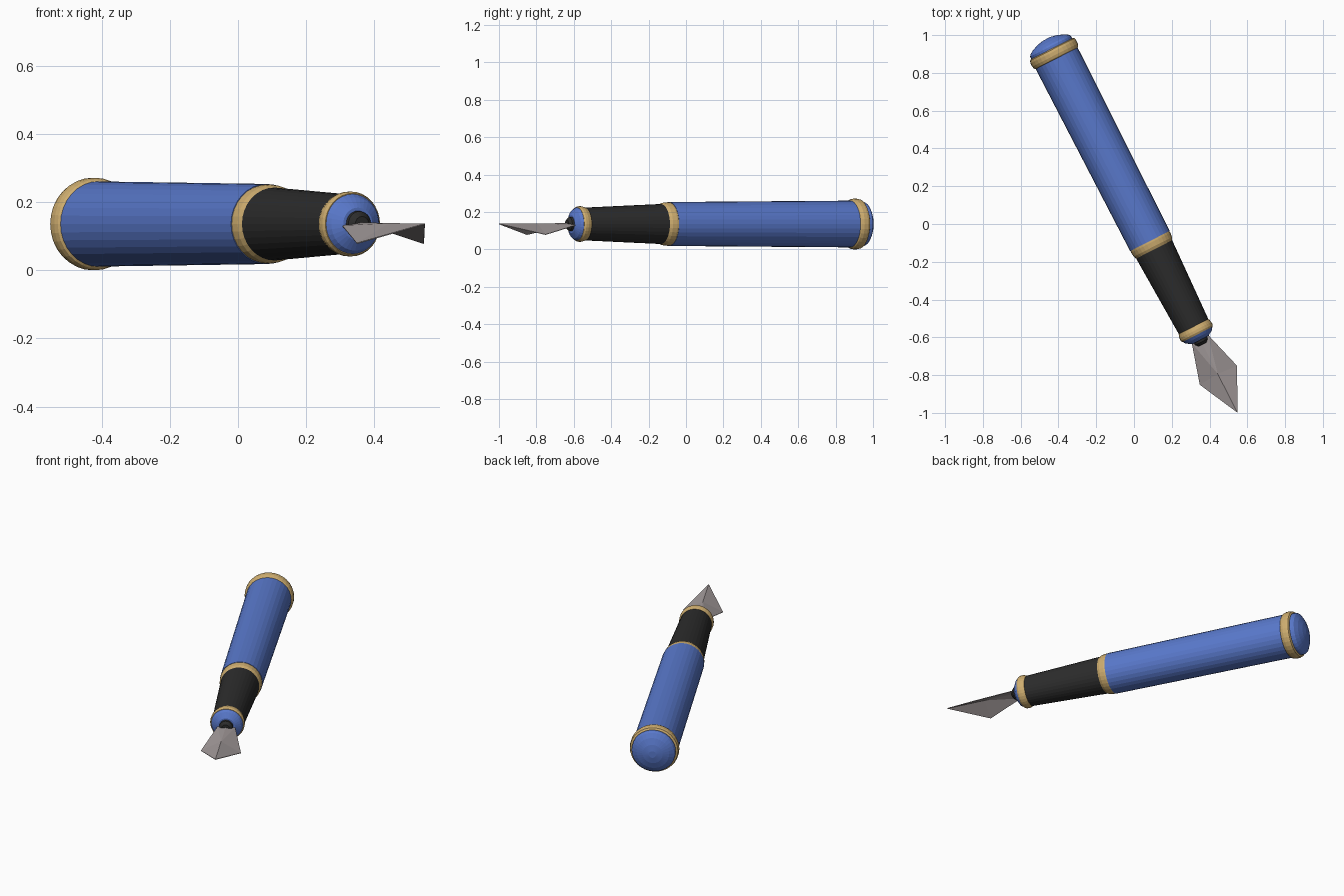
import bpy, bmesh, math
from mathutils import Matrix, Vector

if "Cube" in bpy.data.objects:
    bpy.data.objects.remove(bpy.data.objects["Cube"])

# Pen frame: local z runs along the pen toward the nib, local x is sideways, local y is up
D = Vector((0.4545, -0.8907, 0)).normalized()
UP = Vector((0, 0, 1))
SIDE = UP.cross(D)
PEN = Matrix((SIDE, UP, D)).transposed().to_4x4()
PEN.translation = (0.0955, -0.1123, 0.1355)
SEGS = 32


def material(name, rgb):
    m = bpy.data.materials.new(name)
    m.diffuse_color = (*rgb, 1)
    m.use_nodes = True
    m.node_tree.nodes["Principled BSDF"].inputs["Base Color"].default_value = m.diffuse_color
    return m


BLUE = material("blue_lacquer", (0.10, 0.19, 0.60))
GOLD = material("gold", (0.62, 0.42, 0.16))
BLACK = material("black_rubber", (0.025, 0.025, 0.025))
STEEL = material("steel", (0.36, 0.32, 0.32))


def finish(name, bm, mat):
    bm.transform(PEN)
    bmesh.ops.recalc_face_normals(bm, faces=bm.faces)
    me = bpy.data.meshes.new(name)
    bm.to_mesh(me)
    bm.free()
    me.materials.append(mat)
    ob = bpy.data.objects.new(name, me)
    bpy.context.collection.objects.link(ob)
    return ob


def lathe(name, profile, mat):
    """Turn (radius, position) points around the pen axis, closing both ends."""
    bm = bmesh.new()
    rings = []
    for r, t in profile:
        rings.append([bm.verts.new((r * math.cos(a), r * math.sin(a), t))
                      for a in (2 * math.pi * i / SEGS for i in range(SEGS))])
    for a, b in zip(rings, rings[1:]):
        for i in range(SEGS):
            j = (i + 1) % SEGS
            bm.faces.new((a[i], a[j], b[j], b[i]))
    bm.faces.new(rings[0])
    bm.faces.new(rings[-1])
    return finish(name, bm, mat)


# Body
lathe("end_cap", [(0.02, -1.227), (0.055, -1.22), (0.09, -1.207), (0.115, -1.192),
                  (0.121, -1.182), (0.121, -1.15)], BLUE)
lathe("barrel", [(0.125, -1.14), (0.1175, -0.025)], BLUE)
lathe("grip", [(0.108, 0.0), (0.087, 0.50)], BLACK)
lathe("nose", [(0.088, 0.50), (0.091, 0.525), (0.078, 0.545), (0.048, 0.563)], BLUE)
lathe("feed", [(0.04, 0.55), (0.037, 0.575), (0.022, 0.59)], BLACK)

# Gold trim rings
lathe("cap_ring", [(0.124, -1.168), (0.132, -1.163), (0.1355, -1.15), (0.1355, -1.13),
                   (0.131, -1.116), (0.124, -1.11)], GOLD)
lathe("middle_ring", [(0.115, -0.03), (0.1165, -0.015), (0.114, 0.01), (0.106, 0.027)], GOLD)
lathe("grip_ring", [(0.085, 0.48), (0.09, 0.487), (0.095, 0.505), (0.095, 0.52),
                    (0.09, 0.53)], GOLD)

# Nib: a folded sheet, two mirrored wings meeting on a centre crease
bm = bmesh.new()
root = bm.verts.new((0, 0.004, 0.555))
vent = bm.verts.new((0, 0.001, 0.765))
tip = bm.verts.new((0, 0, 0.996))
for s in (-1, 1):
    base = bm.verts.new((s * 0.048, -0.006, 0.558))
    wing = bm.verts.new((s * 0.110, -0.057, 0.773))
    bm.faces.new((root, base, vent))
    bm.faces.new((base, wing, vent))
    bm.faces.new((vent, wing, tip))
nib = finish("nib", bm, STEEL)
sol = nib.modifiers.new("thickness", 'SOLIDIFY')
sol.thickness = 0.003
sol.offset = 0
